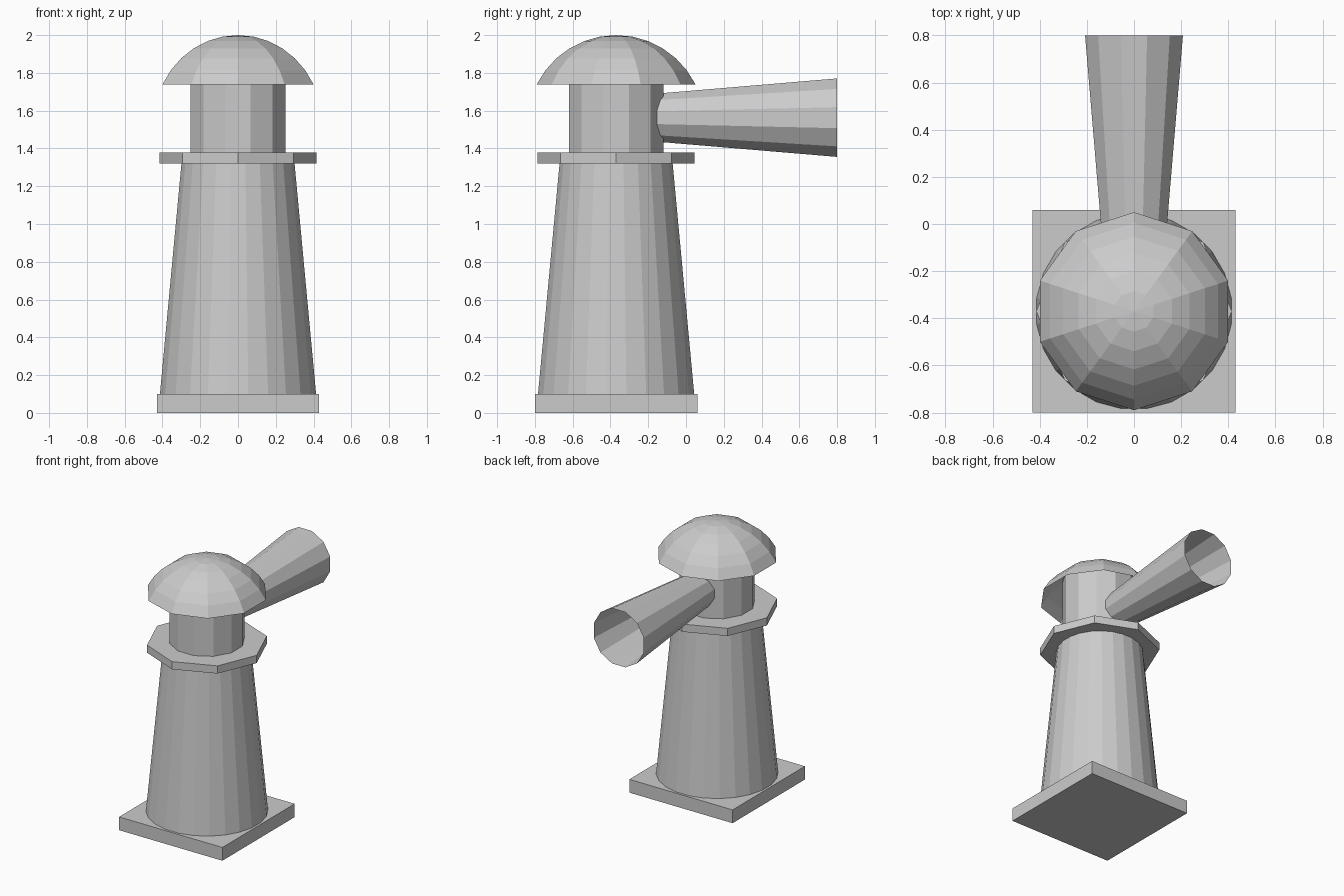
import bpy, bmesh, math
from mathutils import Matrix

if "Cube" in bpy.data.objects:
    bpy.data.objects.remove(bpy.data.objects["Cube"])

CY = -0.37  # tower axis position in y

grey = bpy.data.materials.new("plain grey")
grey.diffuse_color = (0.6, 0.6, 0.6, 1)
grey.use_nodes = True
grey.node_tree.nodes["Principled BSDF"].inputs["Base Color"].default_value = grey.diffuse_color


def finish(name, bm):
    bmesh.ops.recalc_face_normals(bm, faces=bm.faces)
    me = bpy.data.meshes.new(name)
    bm.to_mesh(me)
    bm.free()
    me.materials.append(grey)
    ob = bpy.data.objects.new(name, me)
    bpy.context.collection.objects.link(ob)
    return ob


def lathe(name, rings, sides, offset=0.0, matrix=None, bottom=True, top=True):
    """Stack of polygon rings (radius, height); radius 0 makes an apex."""
    bm = bmesh.new()
    loops = []
    for r, z in rings:
        if r == 0:
            loops.append([bm.verts.new((0, 0, z))] * sides)
            continue
        loops.append([bm.verts.new((r * math.cos(a), r * math.sin(a), z))
                      for a in (offset + math.tau * i / sides for i in range(sides))])
    for lo, hi in zip(loops, loops[1:]):
        for i in range(sides):
            j = (i + 1) % sides
            quad = [lo[i], lo[j], hi[j], hi[i]]
            bm.faces.new(list(dict.fromkeys(quad)))
    if bottom:
        bm.faces.new(loops[0][::-1])
    if top:
        bm.faces.new(loops[-1])
    bm.transform(matrix or Matrix.Translation((0, CY, 0)))
    return finish(name, bm)


# square base slab
bm = bmesh.new()
bmesh.ops.create_cube(bm, size=1, matrix=Matrix.Translation((0, CY, 0.05))
                      @ Matrix.Diagonal((0.86, 0.86, 0.10, 1)))
finish("base_slab", bm)

# tapered tower
lathe("tower", [(0.417, 0.10), (0.302, 1.32)], 24, math.pi / 24)

# octagonal gallery
lathe("gallery", [(0.415, 1.32), (0.415, 1.378)], 8)

# lantern room
lathe("lantern_room", [(0.259, 1.378), (0.259, 1.90)], 12, math.pi / 12)

# open dome roof, a spherical cap
R, T, N = 0.469, math.radians(63.6), 6
cap = [(R * math.sin(T * k / N), 2.0 - R * (1 - math.cos(T * k / N)))
       for k in range(N, 0, -1)] + [(0, 2.0)]
lathe("dome_roof", cap, 10, math.pi / 2, bottom=False, top=False)

# light beam, an open cone pointing to the back
beam = Matrix.Translation((0, 0, 1.563)) @ Matrix.Rotation(-math.pi / 2, 4, 'X')
lathe("light_beam", [(0.113, CY), (0.215, 0.80)], 12, math.pi / 12, beam,
      bottom=False, top=False)
